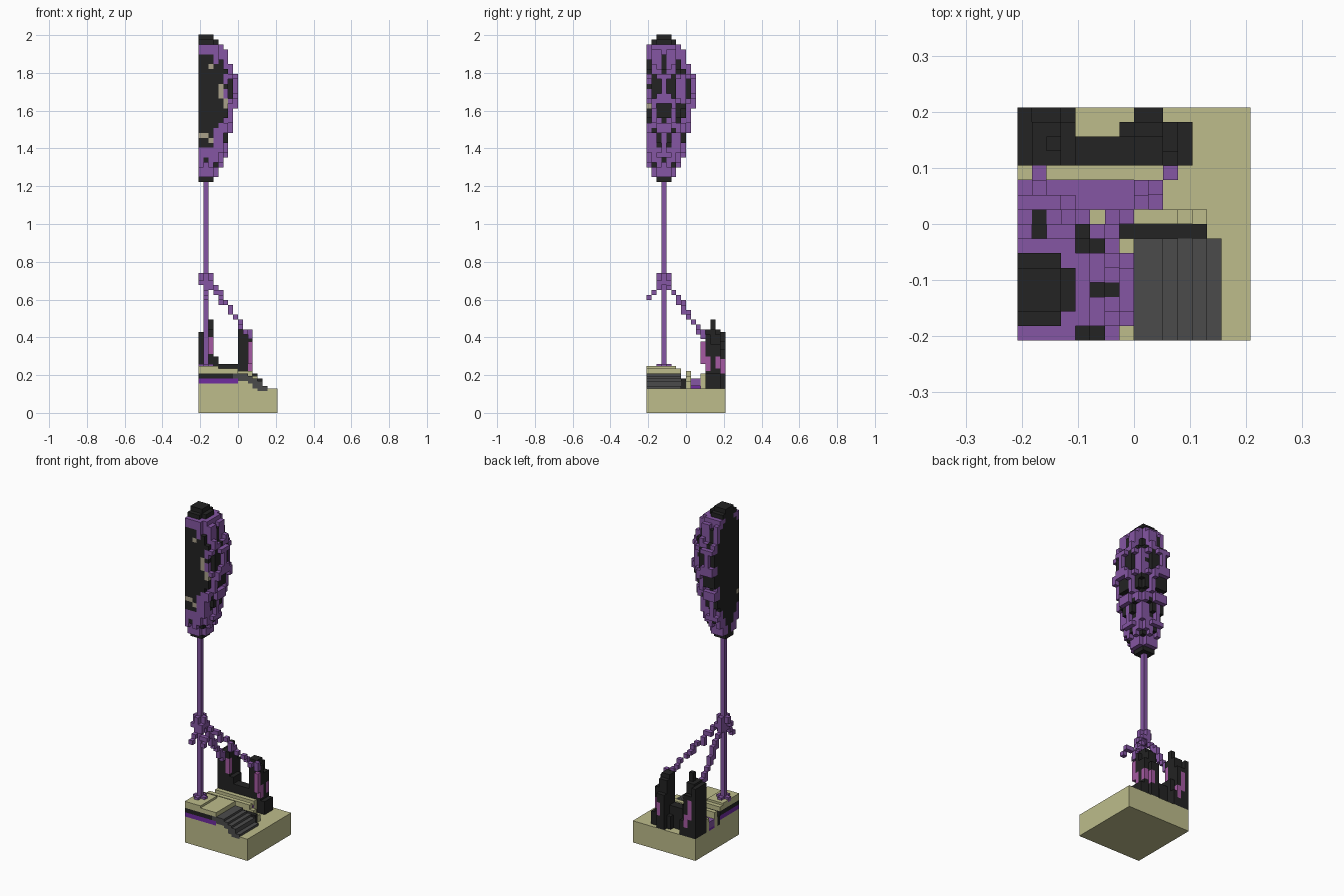
import bpy
import math
from mathutils import Vector

if "Cube" in bpy.data.objects:
    bpy.data.objects.remove(bpy.data.objects["Cube"], do_unlink=True)

S = 0.026                       # block size; heights are counted in half blocks
SIZE = Vector((S, S, S / 2))
ORIGIN = Vector((-8 * S, -8 * S, 0))


def srgb(r, g, b):
    return [((c / 255 + 0.055) / 1.055) ** 2.4 for c in (r, g, b)] + [1]


COLOURS = {
    "sand": srgb(189, 188, 139),
    "charcoal": srgb(35, 35, 35),
    "grey": srgb(75, 75, 75),
    "purple": srgb(133, 86, 163),
    "violet": srgb(112, 44, 160),
    "pink": srgb(165, 90, 162),
    "pale_stone": srgb(170, 161, 138),
}
MATS = {}
for mat_name, colour in COLOURS.items():
    m = bpy.data.materials.new(mat_name)
    m.use_nodes = True
    m.diffuse_color = colour
    m.node_tree.nodes["Principled BSDF"].inputs["Base Color"].default_value = colour
    MATS[mat_name] = m

grid = {}                       # (i, j, u) -> (part, colour)


def fill(part, colour, xs, ys, us):
    """Fill a box of blocks; ranges are (start, end)."""
    for i in range(*xs):
        for j in range(*ys):
            for u in range(*us):
                grid[i, j, u] = (part, colour)


def block(part, colour, i, j, k):
    fill(part, colour, (i, i + 1), (j, j + 1), (2 * k, 2 * k + 2))


def beam(part, colour, a, b):
    """Stepped line of blocks between two cells."""
    a, b = Vector(a), Vector(b)
    n = int(max(abs(c) for c in b - a) * 1.5)
    for t in range(n + 1):
        block(part, colour, *[round(c) for c in a.lerp(b, t / n)])


# Ground block
fill("ground", "sand", (0, 16), (0, 16), (0, 10))

# Layered platform under the tree
for colour, u in (("sand", 10), ("violet", 12), ("charcoal", 14), ("sand", 16)):
    fill("platform", colour, (0, 8), (0, 7), (u, u + 2))
fill("platform", "sand", (0, 4), (0, 6), (18, 19))
fill("platform", "charcoal", (0, 13), (7, 8), (10, 14))

# Grey flow stepping down to the ground
for i, low, top in ((7, 14, 16), (8, 13, 16), (9, 13, 16), (10, 12, 15),
                    (11, 10, 14), (12, 9, 13), (13, 9, 11)):
    if i > 7:
        fill("platform", "sand", (i, i + 1), (0, 7), (9, low))
    fill("grey_flow", "grey", (i, i + 1), (0, 7), (low, top))

# Channel with sand rims
fill("channel", "violet", (0, 9), (9, 11), (10, 13))
fill("channel", "purple", (0, 10), (9, 11), (11, 14))
for i in range(13):
    fill("channel_rim", "sand", (i, i + 1), (8, 9), (10, 17 - 2 * max(0, i - 10)))
fill("channel_rim", "sand", (0, 10), (11, 12), (10, 16))

# Trunk with its root cross and hub
fill("roots", "purple", (0, 3), (3, 4), (18, 20))
fill("roots", "purple", (1, 2), (2, 5), (18, 20))
fill("trunk", "purple", (1, 2), (3, 4), (18, 96))
fill("hub", "purple", (0, 3), (3, 4), (54, 57))
fill("hub", "purple", (1, 2), (2, 5), (54, 57))

# Branches sloping down from the hub
HUB = (1, 3, 27)
for end in ((10, 11, 15), (1, 11, 15), (1, 0, 23), (4, 0, 23), (0, 2, 26)):
    beam("branches", "purple", HUB, end)

# Rock spires at the back: (x range, y range, top)
for xs, ys, top in (
        ((0, 4), (12, 16), 17), ((0, 4), (12, 15), 23), ((0, 3), (12, 16), 29),
        ((0, 1), (12, 16), 33), ((1, 3), (12, 15), 34), ((2, 3), (13, 14), 38),
        ((4, 8), (12, 14), 20), ((7, 12), (12, 15), 16), ((8, 11), (12, 15), 28),
        ((8, 10), (13, 16), 26), ((8, 10), (12, 14), 34), ((9, 11), (12, 13), 32),
        ((8, 10), (14, 15), 32)):
    fill("spires", "charcoal", xs, ys, (10, top))
# Pink veins on the spires
for xs, ys, us in (
        ((10, 11), (11, 12), (20, 29)), ((10, 11), (12, 13), (17, 23)),
        ((2, 3), (12, 13), (24, 31)), ((10, 11), (14, 15), (18, 23)),
        ((9, 10), (15, 16), (16, 22)), ((1, 2), (15, 16), (18, 27)),
        ((2, 3), (15, 16), (14, 20))):
    fill("spire_veins", "pink", xs, ys, us)

# Canopy: blocky solid of revolution about the trunk, cut by the ground's edges
PROFILE = [(47, 1.5), (48, 2.5), (50, 3.5), (53, 4.5), (58, 5.3), (62, 6.4),
           (67, 6.4), (70, 5.5), (73, 4.5), (75, 3.0), (76, 1.6)]


def radius(k):
    for (k0, r0), (k1, r1) in zip(PROFILE, PROFILE[1:]):
        if k0 <= k <= k1:
            return r0 + (r1 - r0) * (k - k0) / (k1 - k0)


# Dark patch centres; purple veins run along the borders between patches
patches = [Vector((0, 0, 47)), Vector((0, 0, 76))]
for n, k in enumerate((50, 54.5, 60.5, 66, 71)):
    for a in range(0, 360, 45):
        ang = math.radians(a + 22 * (n % 2))
        patches.append(Vector((radius(k) * math.cos(ang), radius(k) * math.sin(ang), k)))

for k in range(47, 77):
    R = radius(k)
    for i in range(8):
        for j in range(11):
            p = Vector((i - 1, j - 3, k))
            r = p.xy.length
            if r > R:
                continue
            near = sorted((p - c).length for c in patches)
            if r > R - 1.6 and near[1] - near[0] < 1.35:
                block("canopy", "purple", i, j, k)
            elif r < R - 0.6 or R < 2:
                block("canopy", "charcoal", i, j, k)

# Pale stones showing in the front of the canopy
for xs, ks in (((4, 5), (64, 67)), ((5, 6), (62, 64)), ((0, 2), (56, 57)),
               ((2, 3), (55, 56)), ((2, 3), (70, 71))):
    fill("canopy", "pale_stone", xs, (0, 1), (2 * ks[0], 2 * ks[1]))

# Turn every part into a mesh of its exposed block faces
for part in sorted({v[0] for v in grid.values()}):
    verts, faces, face_mats, names = {}, [], [], []
    for cell, (owner, colour) in grid.items():
        if owner != part:
            continue
        if colour not in names:
            names.append(colour)
        for axis in range(3):
            for side in (0, 1):
                beside = list(cell)
                beside[axis] += 2 * side - 1
                if tuple(beside) in grid:
                    continue
                quad = []
                for db, dc in ((0, 0), (1, 0), (1, 1), (0, 1)):
                    q = list(cell)
                    q[axis] += side
                    q[(axis + 1) % 3] += db
                    q[(axis + 2) % 3] += dc
                    quad.append(verts.setdefault(tuple(q), len(verts)))
                faces.append(quad if side else quad[::-1])
                face_mats.append(names.index(colour))
    mesh = bpy.data.meshes.new(part)
    mesh.from_pydata([ORIGIN + Vector(v) * SIZE for v in verts], [], faces)
    for colour in names:
        mesh.materials.append(MATS[colour])
    mesh.polygons.foreach_set("material_index", face_mats)
    mesh.update()
    bpy.context.collection.objects.link(bpy.data.objects.new(part, mesh))
